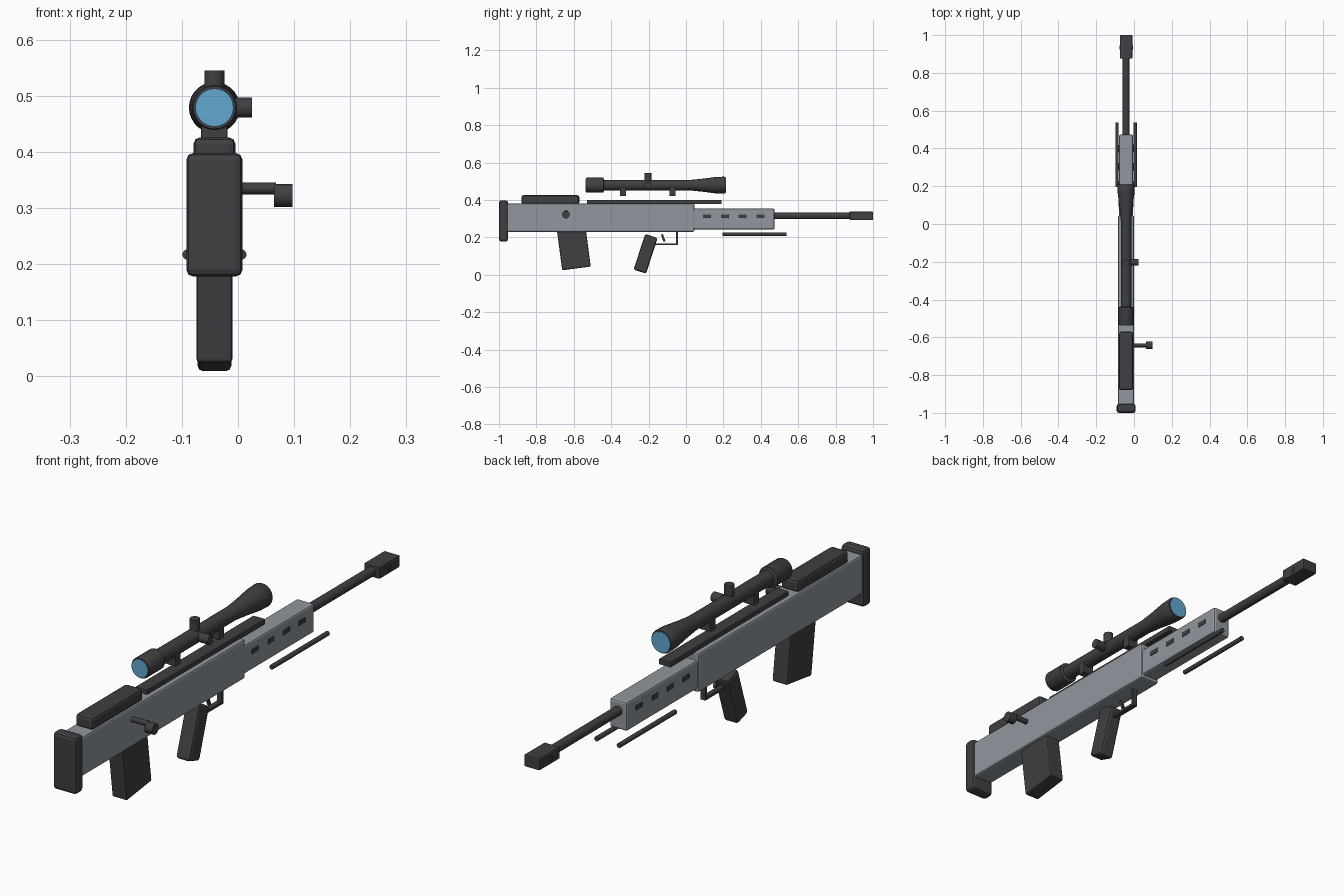
import bpy, bmesh
from math import radians
from mathutils import Matrix, Vector

cube = bpy.data.objects.get("Cube")
if cube:
    bpy.data.objects.remove(cube, do_unlink=True)

CX = -0.042    # centre line of the body
SCOPE_Z = 0.479
BARREL_Z = 0.315


def material(name, color):
    m = bpy.data.materials.new(name)
    m.use_nodes = True
    m.diffuse_color = (*color, 1)
    bsdf = next(n for n in m.node_tree.nodes if n.type == 'BSDF_PRINCIPLED')
    bsdf.inputs["Base Color"].default_value = (*color, 1)
    return m


DARK = material("dark_polymer", (0.05, 0.05, 0.055))
GREY = material("grey_metal", (0.28, 0.31, 0.34))
BLUE = material("blue_glass", (0.12, 0.39, 0.62))


def finish(name, bm, mat, smooth=False):
    bmesh.ops.recalc_face_normals(bm, faces=bm.faces)
    mesh = bpy.data.meshes.new(name)
    bm.to_mesh(mesh)
    bm.free()
    mesh.materials.append(mat)
    obj = bpy.data.objects.new(name, mesh)
    bpy.context.collection.objects.link(obj)
    if smooth:
        bpy.ops.object.select_all(action='DESELECT')
        obj.select_set(True)
        bpy.context.view_layer.objects.active = obj
        bpy.ops.object.shade_smooth_by_angle(angle=radians(35))
    return obj


def box(name, center, size, mat=DARK, bevel=0.0, tilt=0):
    """Bevelled box, optionally tilted about the x axis."""
    bm = bmesh.new()
    bmesh.ops.create_cube(bm, size=1)
    bmesh.ops.scale(bm, vec=size, verts=bm.verts)
    if bevel:
        bmesh.ops.bevel(bm, geom=bm.edges[:], offset=bevel, segments=2,
                        profile=0.5, affect='EDGES')
    bmesh.ops.transform(bm, verts=bm.verts, matrix=Matrix.Translation(center)
                        @ Matrix.Rotation(radians(tilt), 4, 'X'))
    return finish(name, bm, mat)


def span(name, y, z, width, mat=DARK, bevel=0.0):
    """Box on the centre line, given by its y and z ranges."""
    return box(name, (CX, sum(y) / 2, sum(z) / 2),
               (width, y[1] - y[0], z[1] - z[0]), mat, bevel)


def lathe(name, origin, axis, profile, mat=DARK, sides=28):
    """Turned solid: profile is (distance along axis, radius)."""
    bm = bmesh.new()
    rot = Vector((0, 0, 1)).rotation_difference(Vector(axis)).to_matrix().to_4x4()
    rings = []
    for d, r in profile:
        ring = bmesh.ops.create_circle(bm, segments=sides, radius=r)["verts"]
        bmesh.ops.translate(bm, vec=(0, 0, d), verts=ring)
        rings.append(ring)
    for a, b in zip(rings, rings[1:]):
        for i in range(sides):
            j = (i + 1) % sides
            bm.faces.new((a[i], a[j], b[j], b[i]))
    bm.faces.new(rings[0])
    bm.faces.new(rings[-1])
    bmesh.ops.transform(bm, verts=bm.verts, matrix=Matrix.Translation(origin) @ rot)
    return finish(name, bm, mat, True)


def rod(name, start, end, radius, mat=DARK):
    d = Vector(end) - Vector(start)
    return lathe(name, start, d.normalized(), [(0, radius), (d.length, radius)], mat)


# Stock, receiver and handguard
span("butt_pad", (-1.0, -0.952), (0.178, 0.398), 0.1, DARK, 0.012)
span("receiver", (-0.958, 0.045), (0.23, 0.382), 0.085, GREY, 0.008)
span("handguard", (0.03, 0.474), (0.243, 0.354), 0.074, GREY, 0.008)
span("cheek_rest", (-0.88, -0.57), (0.376, 0.426), 0.075, DARK, 0.012)
span("top_rail", (-0.53, 0.19), (0.378, 0.4), 0.05, DARK, 0.003)
for i in range(4):
    box(f"vent_slot_{i + 1}", (CX, 0.112 + i * 0.0955, 0.313),
        (0.078, 0.044, 0.021), DARK, 0.003)

# Barrel and muzzle brake
rod("barrel", (CX, 0.46, BARREL_Z), (CX, 0.89, BARREL_Z), 0.018)
span("muzzle_brake", (0.875, 1.0), (0.292, 0.338), 0.066, DARK, 0.004)
rod("brake_port", (CX - 0.036, 0.934, BARREL_Z), (CX + 0.036, 0.934, BARREL_Z), 0.011)

# Magazine, grip, trigger and guard
box("magazine", (CX, -0.602, 0.158), (0.064, 0.154, 0.25), DARK, 0.006, 7.5)
box("pistol_grip", (CX, -0.216, 0.112), (0.06, 0.07, 0.2), DARK, 0.01, -18)
box("trigger", (CX, -0.122, 0.197), (0.012, 0.011, 0.042), DARK, 0.002, 20)
span("guard_bottom", (-0.172, -0.044), (0.158, 0.168), 0.02)
span("guard_front", (-0.054, -0.044), (0.158, 0.236), 0.02)

# Bolt handle on the left side
rod("bolt_handle", (-0.01, -0.642, 0.335), (0.068, -0.642, 0.335), 0.0105)
rod("bolt_knob", (0.064, -0.642, 0.322), (0.097, -0.642, 0.322), 0.0205)

# Folded bipod legs
for side, name in ((-1, "right"), (1, "left")):
    x = CX + side * 0.048
    rod(f"{name}_bipod_leg", (x, 0.195, 0.217), (x, 0.538, 0.217), 0.009)

# Scope body, knobs, mounts and lenses
scope = (CX, 0, SCOPE_Z)
lathe("scope_body", scope, (0, 1, 0),
      [(-0.535, 0.038), (-0.531, 0.04), (-0.442, 0.04), (-0.438, 0.028),
       (0.02, 0.028), (0.09, 0.035), (0.16, 0.044), (0.205, 0.0455), (0.21, 0.043)])
rod("eyepiece_lens", (CX, -0.538, SCOPE_Z), (CX, -0.53, SCOPE_Z), 0.034, BLUE)
rod("objective_lens", (CX, 0.205, SCOPE_Z), (CX, 0.213, SCOPE_Z), 0.039, BLUE)
rod("elevation_knob", (CX, -0.203, SCOPE_Z), (CX, -0.203, 0.545), 0.018)
rod("windage_knob", (CX, -0.203, SCOPE_Z), (0.025, -0.203, SCOPE_Z), 0.018)
for name, y in (("rear", -0.337), ("front", -0.072)):
    span(f"{name}_scope_mount", (y - 0.016, y + 0.016), (0.421, 0.475), 0.047, DARK, 0.003)
